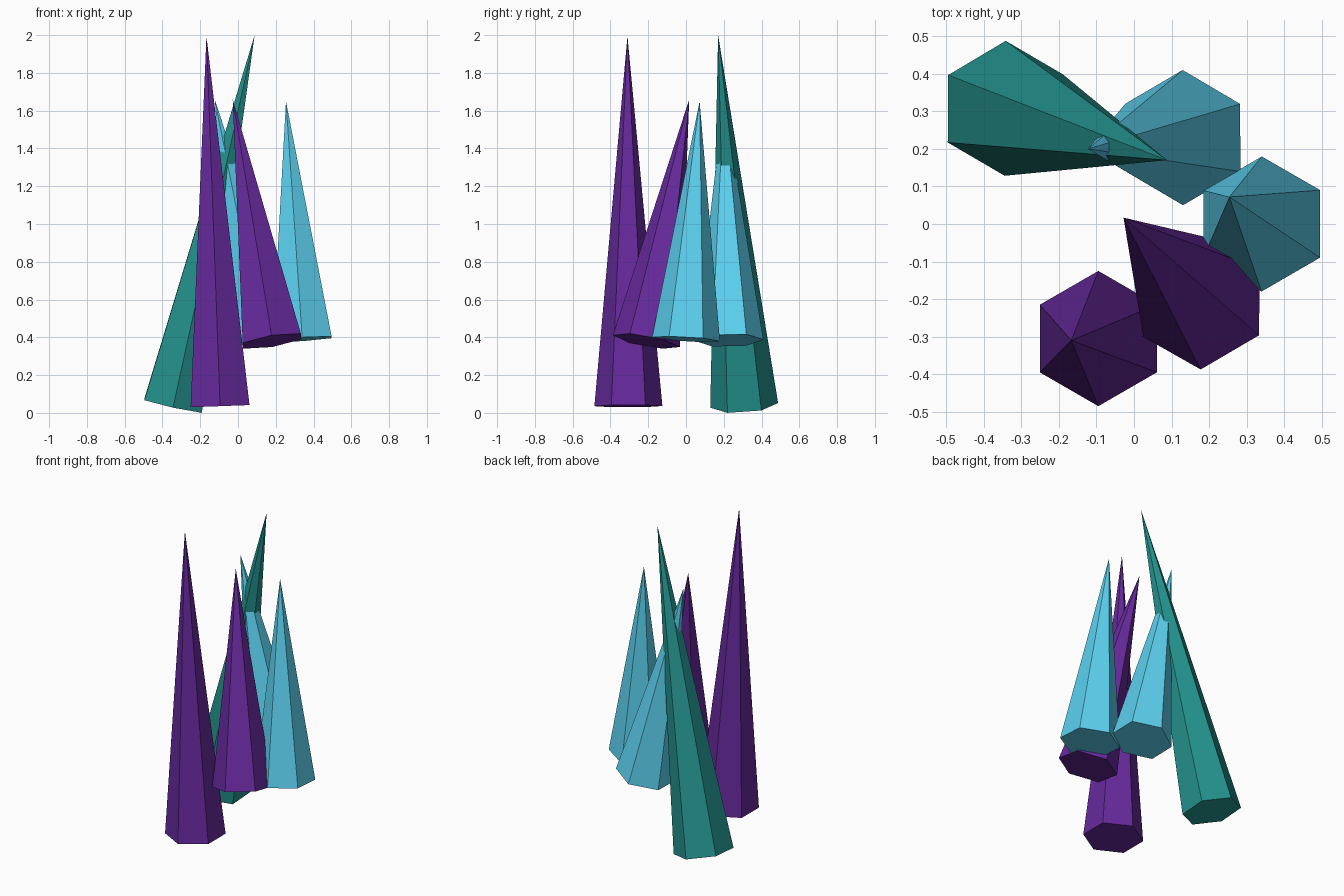
import bpy
from mathutils import Vector

if "Cube" in bpy.data.objects:
    bpy.data.objects.remove(bpy.data.objects["Cube"])

RADIUS = 0.18  # every crystal shares the same six-sided base


def material(name, color):
    mat = bpy.data.materials.new(name)
    mat.diffuse_color = (*color, 1)
    mat.use_nodes = True
    mat.node_tree.nodes["Principled BSDF"].inputs["Base Color"].default_value = mat.diffuse_color
    return mat


purple = material("purple", (0.133, 0.022, 0.33))
teal = material("teal", (0.017, 0.285, 0.264))
blue = material("light_blue", (0.107, 0.638, 0.87))


def crystal(name, base, tip, mat):
    """Six-sided spike whose base is square to the line from base to tip."""
    base, tip = Vector(base), Vector(tip)
    axis = tip - base
    bpy.ops.mesh.primitive_cone_add(vertices=6, radius1=RADIUS, radius2=0,
                                    depth=axis.length, location=(base + tip) / 2)
    obj = bpy.context.object
    obj.name = name
    obj.rotation_mode = 'QUATERNION'
    obj.rotation_quaternion = Vector((0, 0, 1)).rotation_difference(axis)
    obj.data.materials.append(mat)


# Two tall crystals reaching the ground
crystal("tall_purple_crystal", (-0.095, -0.305, 0.036), (-0.167, -0.31, 1.995), purple)
crystal("tall_teal_crystal", (-0.343, 0.308, 0.04), (0.088, 0.17, 2.0), teal)

# Three shorter crystals set higher
crystal("short_purple_crystal", (0.18, -0.21, 0.38), (-0.028, 0.017, 1.66), purple)
crystal("right_blue_crystal", (0.34, 0.0, 0.39), (0.254, 0.072, 1.65), blue)
crystal("back_blue_crystal", (0.13, 0.23, 0.384), (-0.123, 0.2, 1.66), blue)
